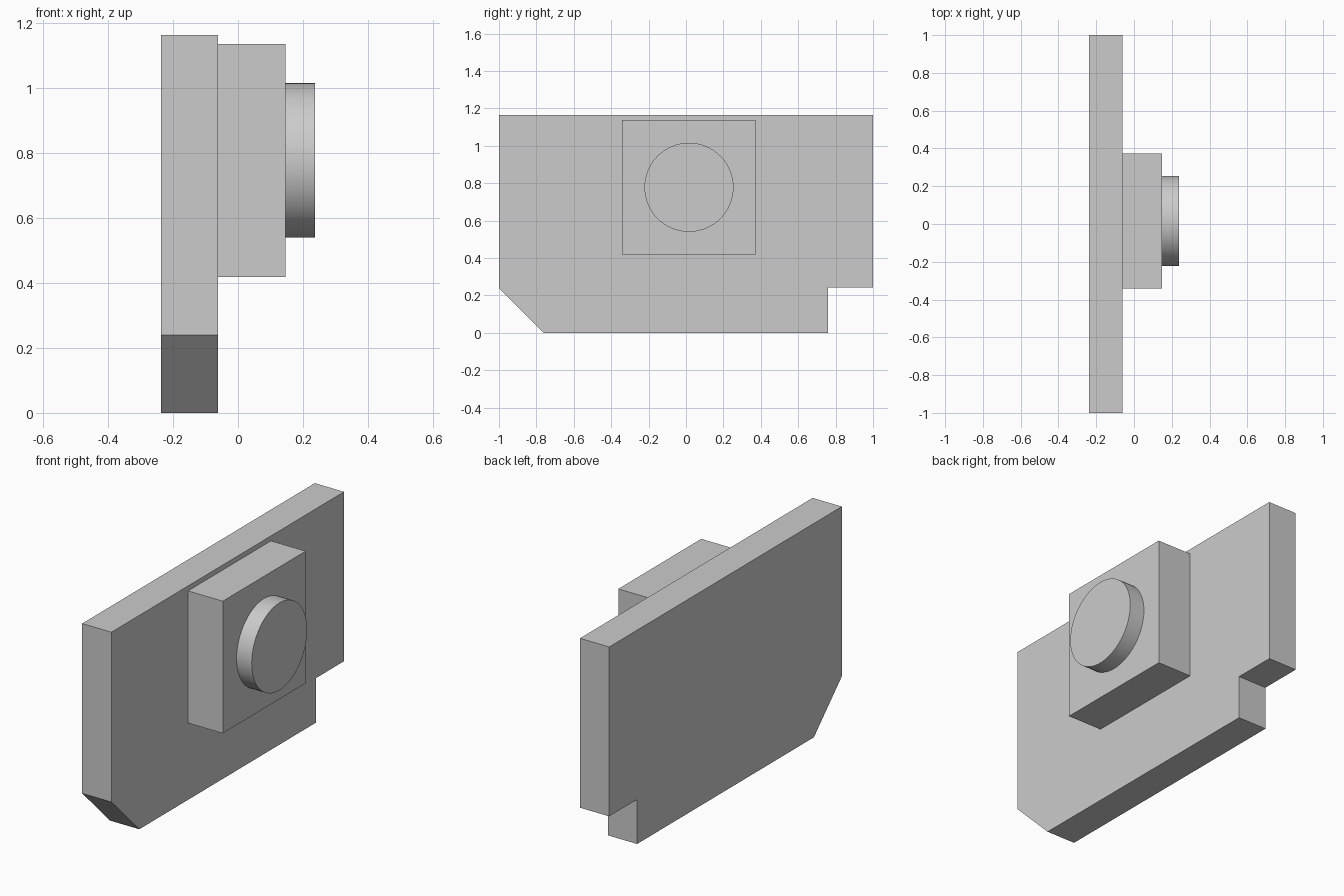
import bpy
import bmesh
import math

cube = bpy.data.objects.get("Cube")
if cube:
    bpy.data.objects.remove(cube, do_unlink=True)

grey = bpy.data.materials.new("light_grey")
grey.use_nodes = True
colour = (0.6, 0.6, 0.6, 1)
grey.diffuse_color = colour
grey.node_tree.nodes["Principled BSDF"].inputs["Base Color"].default_value = colour


def extrude_profile(name, profile, x0, x1):
    """Extrude a counter-clockwise (y, z) profile along x."""
    bm = bmesh.new()
    face = bm.faces.new([bm.verts.new((x0, y, z)) for y, z in profile])
    result = bmesh.ops.extrude_face_region(bm, geom=[face], use_keep_orig=True)
    verts = [v for v in result["geom"] if isinstance(v, bmesh.types.BMVert)]
    bmesh.ops.translate(bm, verts=verts, vec=(x1 - x0, 0, 0))
    bmesh.ops.recalc_face_normals(bm, faces=bm.faces)
    mesh = bpy.data.meshes.new(name)
    bm.to_mesh(mesh)
    bm.free()
    mesh.materials.append(grey)
    obj = bpy.data.objects.new(name, mesh)
    bpy.context.collection.objects.link(obj)
    return obj


# Upright plate with a chamfered front corner and a notched back corner
extrude_profile("plate", [(-1, 0.24), (-0.76, 0), (0.76, 0), (0.76, 0.242),
                          (1, 0.242), (1, 1.164), (-1, 1.164)], -0.238, -0.062)

# Raised square block on the plate
extrude_profile("block", [(-0.341, 0.418), (0.372, 0.418),
                          (0.372, 1.137), (-0.341, 1.137)], -0.062, 0.147)

# Round boss on the block
segments = 64
circle = [(0.016 + 0.238 * math.cos(math.tau * i / segments),
           0.778 + 0.238 * math.sin(math.tau * i / segments)) for i in range(segments)]
boss = extrude_profile("round_boss", circle, 0.147, 0.238)
bpy.ops.object.select_all(action="DESELECT")
boss.select_set(True)
bpy.context.view_layer.objects.active = boss
bpy.ops.object.shade_smooth_by_angle(angle=math.radians(30))
